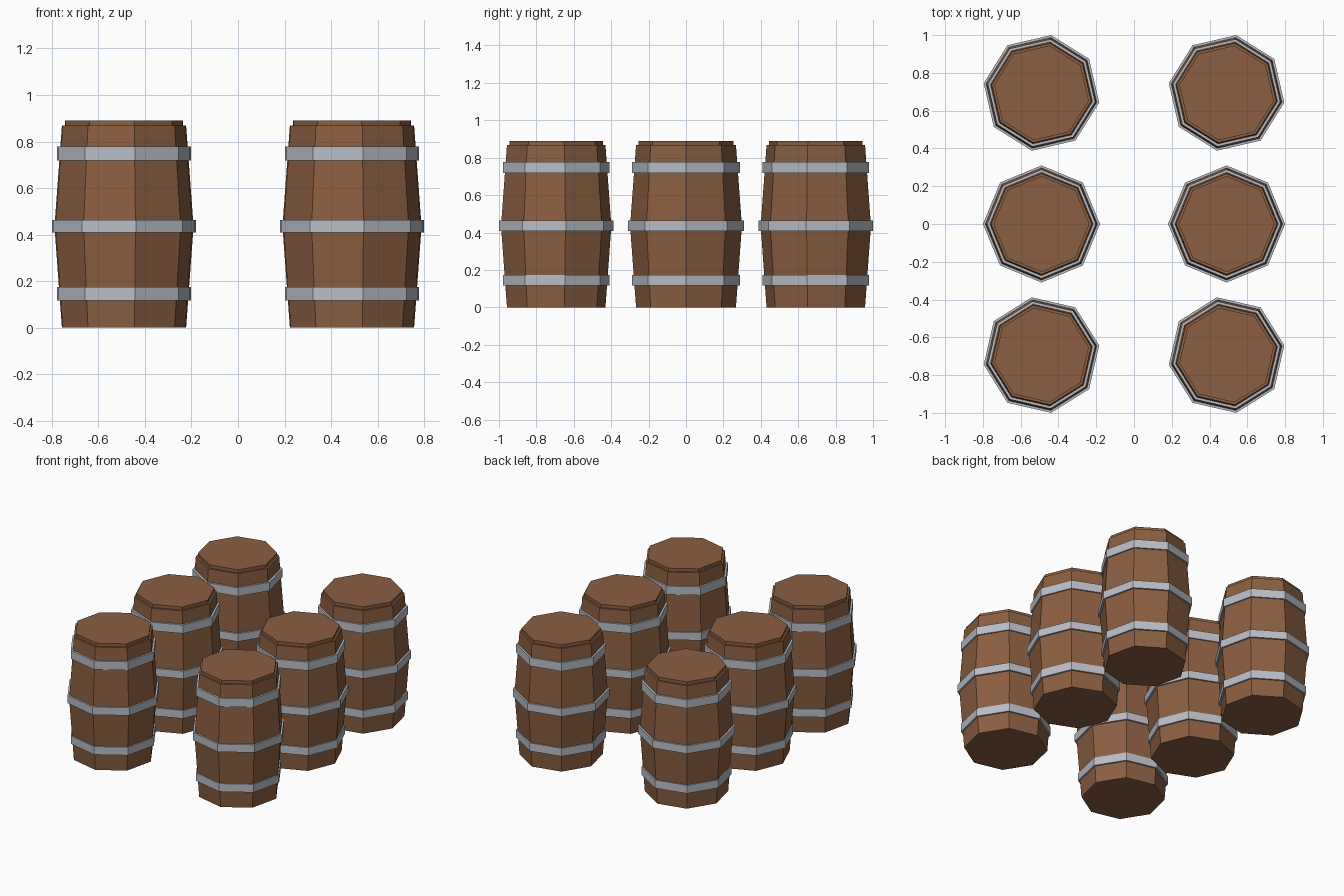
import bpy, bmesh, math

if "Cube" in bpy.data.objects:
    bpy.data.objects.remove(bpy.data.objects["Cube"])

SIDES = 8


def material(name, rgb):
    m = bpy.data.materials.new(name)
    m.diffuse_color = (*rgb, 1.0)
    m.use_nodes = True
    m.node_tree.nodes["Principled BSDF"].inputs["Base Color"].default_value = m.diffuse_color
    return m


wood = material("brown_wood", (0.254, 0.112, 0.051))
iron = material("grey_iron", (0.485, 0.51, 0.555))


def lathe(name, profile, mat, loc, turn, closed=False):
    """Spin an (r, z) profile into an eight-sided flat-faced solid.
    closed=True joins the last ring to the first, otherwise ends are capped."""
    bm = bmesh.new()
    rings = []
    for r, z in profile:
        ring = []
        for i in range(SIDES):
            a = turn + 2 * math.pi * i / SIDES
            ring.append(bm.verts.new((r * math.cos(a), r * math.sin(a), z)))
        rings.append(ring)
    pairs = list(zip(rings, rings[1:]))
    if closed:
        pairs.append((rings[-1], rings[0]))
    else:
        bm.faces.new(rings[0][::-1])
        bm.faces.new(rings[-1])
    for lo, hi in pairs:
        for i in range(SIDES):
            j = (i + 1) % SIDES
            bm.faces.new((lo[i], lo[j], hi[j], hi[i]))
    bmesh.ops.recalc_face_normals(bm, faces=bm.faces)
    me = bpy.data.meshes.new(name)
    bm.to_mesh(me)
    bm.free()
    me.materials.append(mat)
    ob = bpy.data.objects.new(name, me)
    ob.location = loc
    bpy.context.collection.objects.link(ob)
    return ob


def barrel(tag, x, y, turn):
    loc = (x, y, 0)
    # bulging staves with a small stepped lid on top
    lathe("barrel_body_" + tag,
          [(0.267, 0), (0.299, 0.435), (0.267, 0.868), (0.254, 0.868), (0.254, 0.89)],
          wood, loc, turn)
    # three iron hoops: outer radius, inner radius, bottom, top
    for part, ro, ri, z0, z1 in (("lower", 0.288, 0.270, 0.117, 0.174),
                                 ("middle", 0.310, 0.290, 0.408, 0.463),
                                 ("upper", 0.288, 0.270, 0.718, 0.778)):
        lathe(f"{part}_hoop_{tag}", [(ri, z0), (ro, z0), (ro, z1), (ri, z1)],
              iron, loc, turn, closed=True)


# two columns of three barrels, the end rows turned opposite ways
for side, x in (("left", -0.49), ("right", 0.49)):
    for row, y, deg in (("front", -0.694, 9.5), ("middle", 0, 0), ("back", 0.694, -9.5)):
        barrel(f"{row}_{side}", x, y, math.radians(deg))
